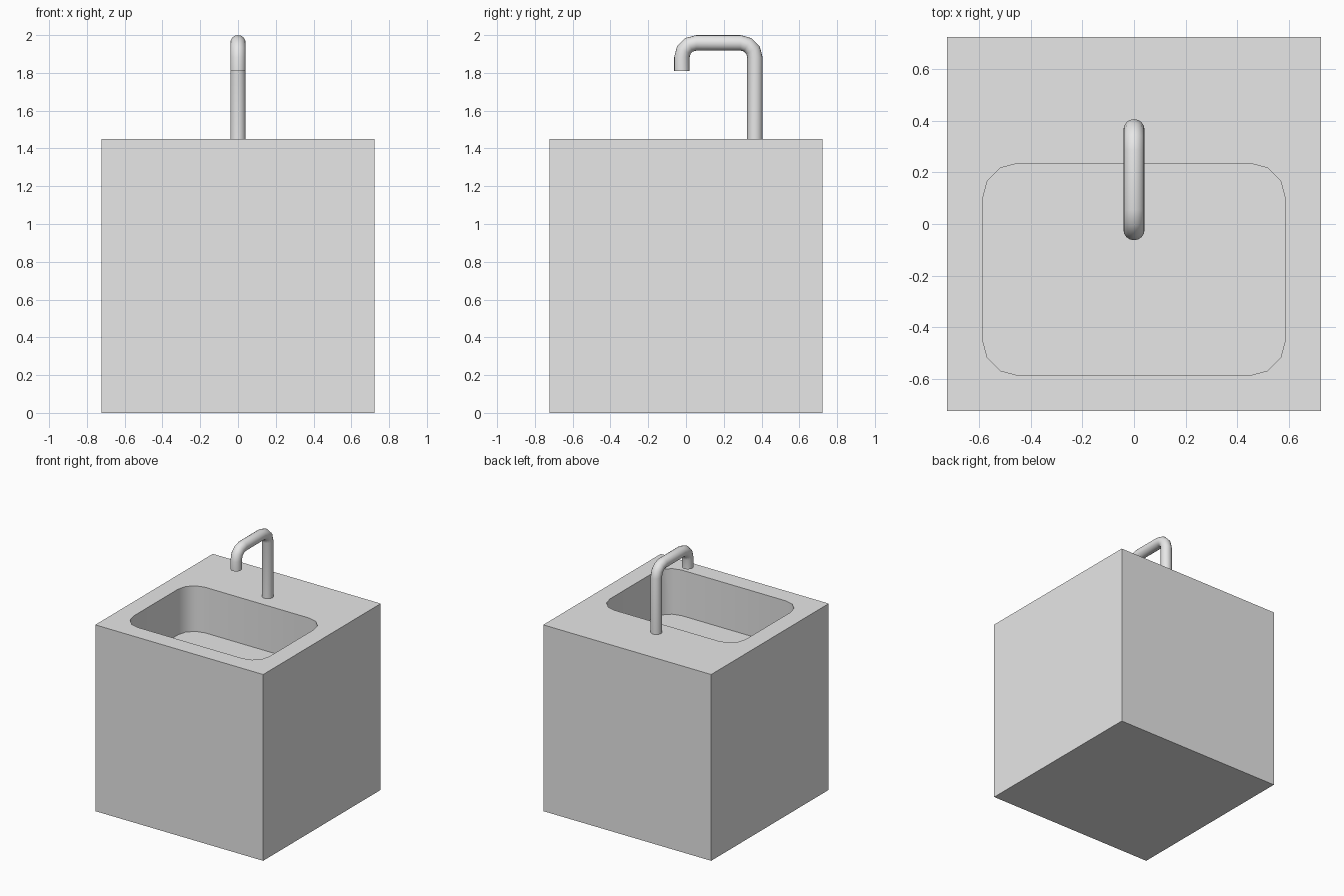
import bpy, bmesh
from math import sin, cos, pi, radians
from mathutils import Vector

default = bpy.data.objects.get("Cube")
if default:
    bpy.data.objects.remove(default, do_unlink=True)

HALF, HEIGHT = 0.723, 1.45
BASIN_DEPTH, CORNER = 0.355, 0.137
PIPE, BEND, STEPS, SIDES = 0.041, 0.077, 3, 16

grey = bpy.data.materials.new("light grey")
grey.use_nodes = True
grey.diffuse_color = (0.8, 0.8, 0.8, 1)
grey.node_tree.nodes["Principled BSDF"].inputs["Base Color"].default_value = grey.diffuse_color


def make_object(name, bm):
    bmesh.ops.recalc_face_normals(bm, faces=bm.faces)
    mesh = bpy.data.meshes.new(name)
    bm.to_mesh(mesh)
    bm.free()
    mesh.materials.append(grey)
    obj = bpy.data.objects.new(name, mesh)
    bpy.context.collection.objects.link(obj)
    return obj


def prism(name, outline, bottom, top):
    bm = bmesh.new()
    face = bm.faces.new([bm.verts.new((x, y, bottom)) for x, y in outline])
    new = bmesh.ops.extrude_face_region(bm, geom=[face])["geom"]
    verts = [v for v in new if isinstance(v, bmesh.types.BMVert)]
    bmesh.ops.translate(bm, verts=verts, vec=(0, 0, top - bottom))
    return make_object(name, bm)


def rounded_rect(x0, x1, y0, y1, r):
    centres = [(x1 - r, y1 - r), (x0 + r, y1 - r), (x0 + r, y0 + r), (x1 - r, y0 + r)]
    return [(cx + r * cos((q + i / STEPS) * pi / 2), cy + r * sin((q + i / STEPS) * pi / 2))
            for q, (cx, cy) in enumerate(centres) for i in range(STEPS + 1)]


def smooth(obj):
    bpy.ops.object.select_all(action="DESELECT")
    obj.select_set(True)
    bpy.context.view_layer.objects.active = obj
    bpy.ops.object.shade_smooth_by_angle(angle=radians(40))


# Cabinet block with a rounded basin cut into the top
cabinet = prism("sink_cabinet", [(-HALF, -HALF), (HALF, -HALF), (HALF, HALF), (-HALF, HALF)], 0, HEIGHT)
cutter = prism("basin_cutter", rounded_rect(-0.586, 0.586, -0.586, 0.235, CORNER),
               HEIGHT - BASIN_DEPTH, HEIGHT + 0.2)
cutter.hide_render = True
cut = cabinet.modifiers.new("basin", "BOOLEAN")
cut.operation, cut.solver, cut.object = "DIFFERENCE", "EXACT", cutter
bpy.context.view_layer.objects.active = cabinet
bpy.ops.object.modifier_apply(modifier=cut.name)
bpy.data.objects.remove(cutter, do_unlink=True)
smooth(cabinet)

# Faucet path: each ring has a centre and an outward direction in the side plane
bend_z = 2 - PIPE - BEND
back, front = 0.288, 0.055
rings = [(Vector((0, back + BEND, HEIGHT)), Vector((0, 1, 0)))]
for bend_y, start in ((back, 0), (front, pi / 2)):
    for i in range(STEPS + 1):
        a = start + i / STEPS * pi / 2
        out = Vector((0, cos(a), sin(a)))
        rings.append((Vector((0, bend_y, bend_z)) + out * BEND, out))
rings.append((Vector((0, front - BEND, 1.81)), Vector((0, -1, 0))))

# Faucet tube skinned through the rings, with flat ends
bm = bmesh.new()
side = Vector((1, 0, 0))
loops = [[bm.verts.new(c + PIPE * (side * cos(2 * pi * k / SIDES) + out * sin(2 * pi * k / SIDES)))
          for k in range(SIDES)] for c, out in rings]
for a, b in zip(loops, loops[1:]):
    for k in range(SIDES):
        n = (k + 1) % SIDES
        bm.faces.new((a[k], a[n], b[n], b[k]))
bm.faces.new(loops[0])
bm.faces.new(loops[-1])
smooth(make_object("faucet", bm))
